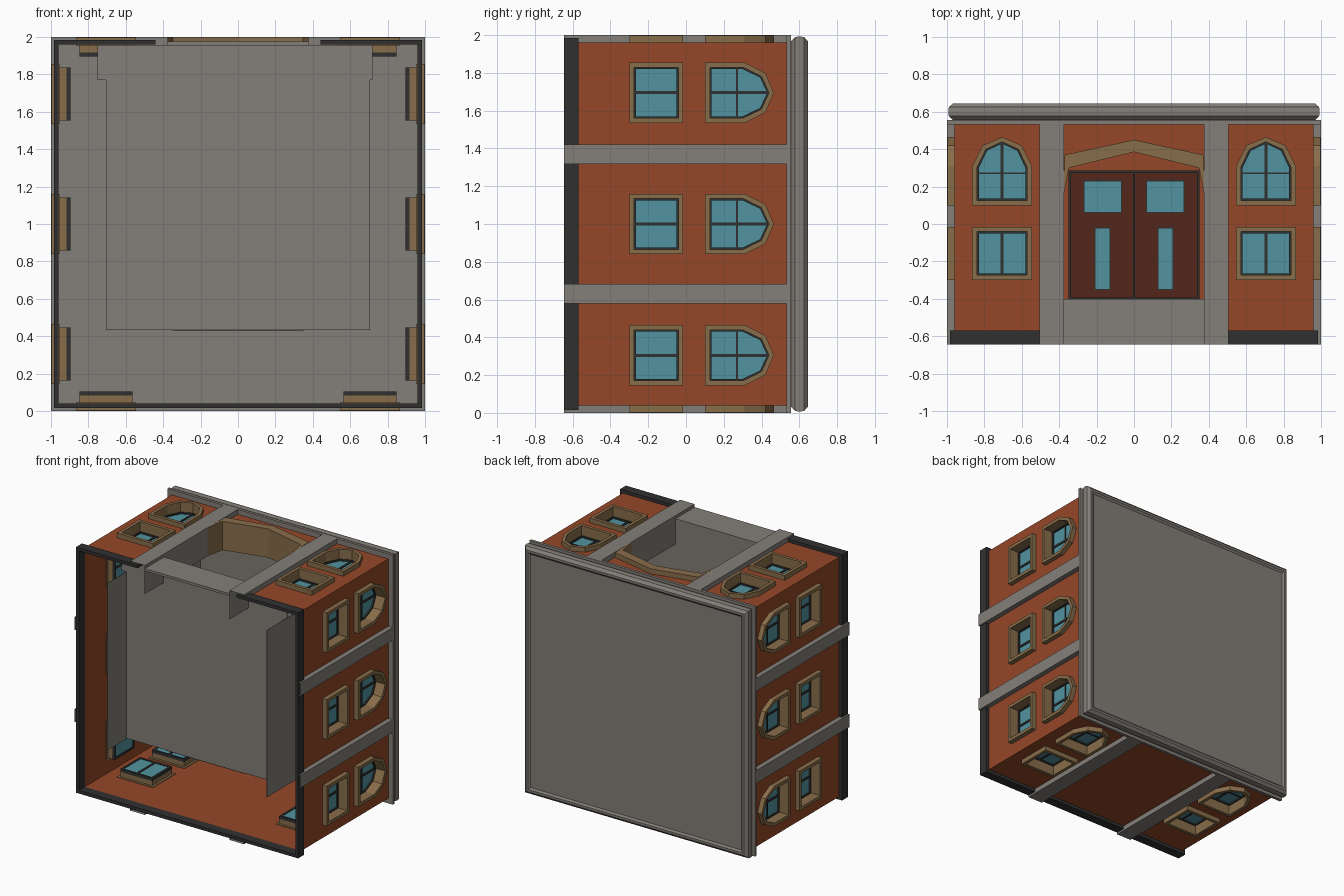
import bpy, bmesh

if "Cube" in bpy.data.objects:
    bpy.data.objects.remove(bpy.data.objects["Cube"])


def material(name, rgb):
    m = bpy.data.materials.new(name)
    m.diffuse_color = (*[((c / 255 + .055) / 1.055) ** 2.4 for c in rgb], 1)
    m.use_nodes = True
    m.node_tree.nodes["Principled BSDF"].inputs["Base Color"].default_value = m.diffuse_color
    return m


BRICK = material("brick", (149, 71, 40))
STONE = material("grey_stone", (131, 126, 120))
TAN = material("tan_trim", (136, 109, 74))
DARK = material("charcoal", (47, 48, 47))
GLASS = material("blue_glass", (82, 148, 160))
DOOR = material("dark_red_door", (82, 38, 27))

# Each facade: (u along the wall, v up the building = world y, d outward)
SIDES = {
    "front": lambda u, v, d: (u, v, 1 + d),
    "back": lambda u, v, d: (u, v, 1 - d),
    "right": lambda u, v, d: (d, v, 1 + u),
    "left": lambda u, v, d: (-d, v, 1 + u),
}


def finish(bm, name, mat):
    bmesh.ops.recalc_face_normals(bm, faces=bm.faces)
    me = bpy.data.meshes.new(name)
    bm.to_mesh(me)
    bm.free()
    me.materials.append(mat)
    ob = bpy.data.objects.new(name, me)
    bpy.context.collection.objects.link(ob)


def panel(name, side, loops, d0, d1, mat, hollow=False):
    """Outline (later loops are holes) extruded d0 to d1; a single sheet if equal.
    hollow drops the inner face and the open foot."""
    bm = bmesh.new()
    for loop in loops:
        vs = [bm.verts.new((u, v, d0)) for u, v in loop]
        if len(loops) == 1:
            bm.faces.new(vs)
        else:
            for a, b in zip(vs, vs[1:] + vs[:1]):
                bm.edges.new((a, b))
    if len(loops) > 1:
        bmesh.ops.triangle_fill(bm, edges=bm.edges[:], use_beauty=True, normal=(0, 0, 1))
    if d0 != d1:
        ext = bmesh.ops.extrude_face_region(bm, geom=bm.faces[:], use_keep_orig=True)
        for g in ext["geom"]:
            if isinstance(g, bmesh.types.BMVert):
                g.co.z = d1
    bmesh.ops.recalc_face_normals(bm, faces=bm.faces)
    if hollow:
        drop = [f for f in bm.faces if all(abs(v.co.z - d0) < 1e-5 for v in f.verts)
                or all(v.co.y < -.64 for v in f.verts)]
        bmesh.ops.delete(bm, geom=drop, context="FACES")
    for v in bm.verts:
        v.co = SIDES[side](*v.co)
    finish(bm, name, mat)


def rect(u0, v0, u1, v1):
    return [(u0, v0), (u1, v0), (u1, v1), (u0, v1)]


def opening(u, arched, k):
    """Window outline shrunk by k."""
    w = .16 - k
    if not arched:
        return rect(u - w, -.30 + k, u + w, -.015 - k)
    b = .10 + k
    return [(u - w, b), (u + w, b), (u + w, .31 - k * .3), (u + .105 - k * .7, .42 - k * .8),
            (u, .465 - k), (u - .105 + k * .7, .42 - k * .8), (u - w, .31 - k * .3)]


def window(side, u, arched):
    tag = f"{side}_{'arched' if arched else 'square'}_window"
    lip, tube, inner, pane = [opening(u, arched, k) for k in (0, .018, .026, .035)]
    panel(tag + "_surround", side, [lip, inner], .955, .998, TAN)
    panel(tag + "_reveal", side, [tube, inner], .918, .956, TAN)
    panel(tag + "_sash", side, [tube, pane], .895, .919, DARK)
    panel(tag + "_glass", side, [opening(u, arched, .03)], .900, .907, GLASS)
    lo, hi = (.13, .435) if arched else (-.27, -.045)
    panel(tag + "_mullion", side, [rect(u - .008, lo, u + .008, hi)], .895, .914, DARK)
    if arched:
        panel(tag + "_crossbar", side, [rect(u - .128, .266, u + .128, .276)], .895, .913, DARK)


# Brick walls, windows, base and pilasters
ARCH_OUT = [(-.378, .14), (-.37, .37), (0, .45), (.37, .37), (.378, .14)]
for side in SIDES:
    fb = side in ("front", "back")
    us = (-.705, .705) if fb else (-.695, 0, .695)
    w = .96
    outline = rect(-w, -.57, w, .535)
    if side == "front":
        outline = [(-w, -.57), (-.378, -.57)] + ARCH_OUT + [(.378, -.57), (w, -.57), (w, .535), (-w, .535)]
    holes = [opening(u, a, .015) for u in us for a in (False, True)]
    panel(side + "_brick_wall", side, [outline] + holes, .96, .96, BRICK)
    for u in us:
        window(side, u, False)
        window(side, u, True)
    bw = .985 if fb else .96
    spans = ((-bw, -.44), (.44, bw)) if side == "front" else ((-bw, bw),)
    for a, b in spans:
        panel(side + "_base", side, [rect(a, -.645, b, -.57)], .96, .985, DARK)
    for s in (-1, 1):
        a, b = (.375, .505) if fb else (.318, .42)
        panel(side + "_pilaster", side, [rect(s * a, -.645, s * b, .535)], .96, 1.0, STONE, hollow=True)

# Roof slab, moulded cornice and sunken roof, as stacked squares
bm = bmesh.new()
rings = []
for y, h in ((.533, 1), (.556, 1), (.556, .968), (.577, .99), (.601, .993), (.625, .99),
             (.645, .968), (.645, .95), (.633, .935)):
    rings.append([bm.verts.new((x * h, y, 1 + z * h)) for x, z in ((-1, -1), (1, -1), (1, 1), (-1, 1))])
for r, q in zip(rings, rings[1:]):
    for i in range(4):
        j = (i + 1) % 4
        bm.faces.new((r[i], r[j], q[j], q[i]))
bm.faces.new(rings[0])
bm.faces.new(rings[-1])
finish(bm, "roof_and_cornice", STONE)

# Entrance arch, reveals and threshold
panel("entrance_arch", "front", [ARCH_OUT + [(.348, .30), (0, .385), (-.348, .30)]], .77, 1.0, TAN)
for s in (-1, 1):
    panel("entrance_reveal", "front", [rect(s * .376, -.645, s * .378, .15)], .77, .99, STONE)
panel("entrance_threshold", "front", [rect(-.376, -.645, .376, -.402)], .955, .975, STONE)

# Entrance hall behind the arch
panel("hall_floor", "front", [rect(-.705, -.406, .705, -.402)], -.565, .77, STONE)
panel("porch_floor", "front", [rect(-.75, -.406, .72, -.402)], .77, .957, STONE)
for s in (-1, 1):
    panel("hall_side_wall", "front", [rect(s * .704, -.645, s * .707, .533)], -.57, .77, STONE)
panel("hall_back_wall", "front", [rect(-.704, -.402, .704, .533)], -.563, -.563, BRICK)

# Double door
panel("door_frame", "front", [rect(-.35, -.405, .35, .285), rect(-.337, -.392, -.006, .272),
                              rect(.006, -.392, .337, .272)], -.57, -.535, DARK)
for s in (-1, 1):
    panel("door_leaf", "front", [rect(s * .004, -.395, s * .34, .275)], -.558, -.548, DOOR)
    for a, v0, b, v1 in ((.07, .065, .265, .228), (.132, -.348, .206, -.025)):
        panel("door_pane_frame", "front", [rect(s * (a - .006), v0 - .006, s * (b + .006), v1 + .006)],
              -.549, -.544, DARK)
        panel("door_pane", "front", [rect(s * a, v0, s * b, v1)], -.545, -.541, GLASS)
